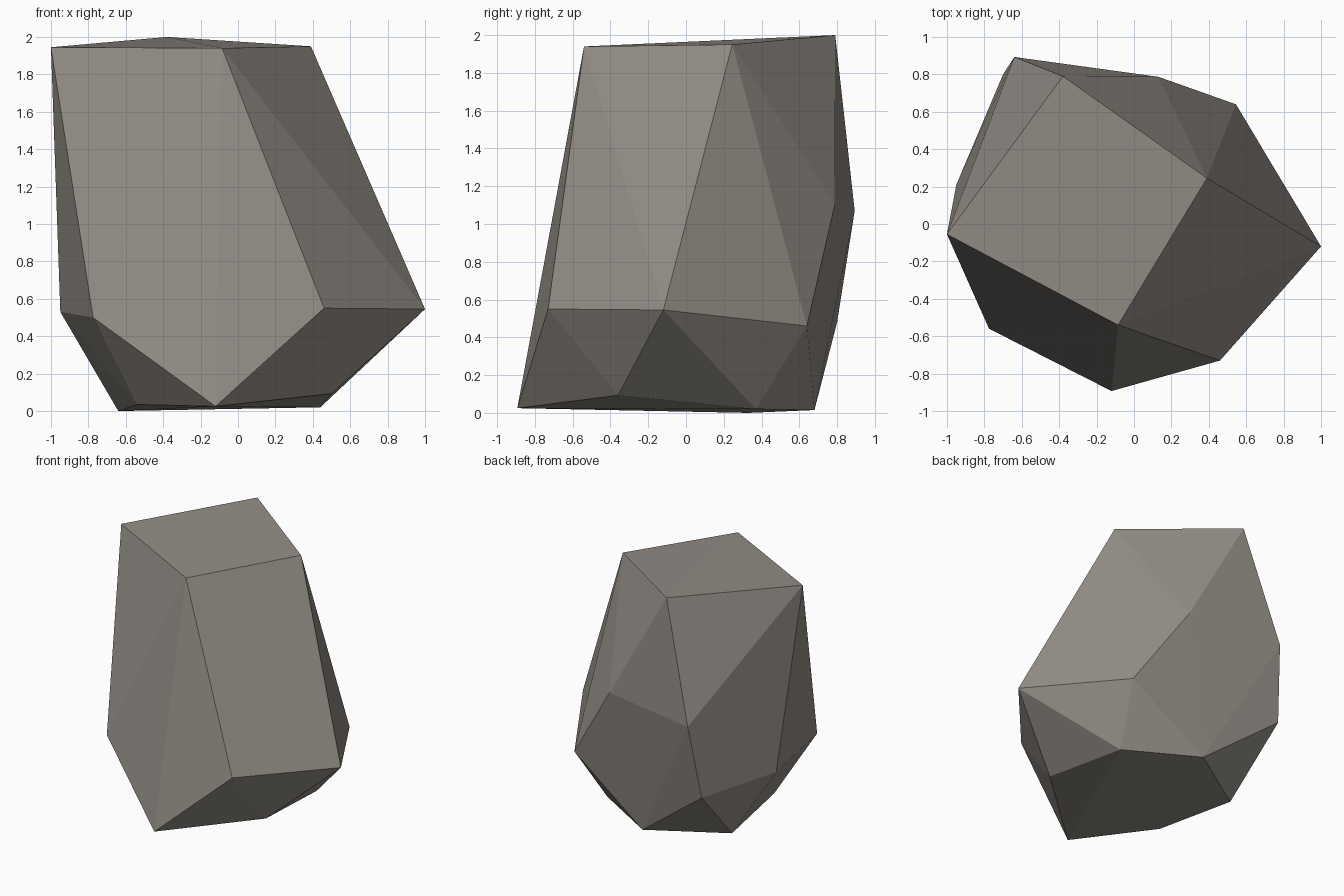
import bpy, bmesh

# Corner points of the faceted boulder, listed ring by ring
crown = [(-1.0, -0.055, 1.945), (-0.085, -0.54, 1.94), (0.39, 0.245, 1.95), (-0.38, 0.79, 2.0)]
shoulder = [(-0.64, 0.893, 1.07), (0.13, 0.787, 1.1)]
waist = [(1.0, -0.12, 0.545), (0.46, -0.73, 0.55), (-0.775, -0.56, 0.5),
         (-0.95, 0.21, 0.53), (-0.70, 0.80, 0.48), (0.545, 0.64, 0.46)]
base = [(-0.12, -0.893, 0.025), (0.5, -0.36, 0.093), (0.44, 0.37, 0.02),
        (-0.09, 0.68, 0.015), (-0.64, 0.33, 0.0), (-0.54, -0.35, 0.035)]

# Wrap the corners in a convex skin
bm = bmesh.new()
for p in crown + shoulder + waist + base:
    bm.verts.new(p)
bmesh.ops.convex_hull(bm, input=bm.verts[:])
bmesh.ops.recalc_face_normals(bm, faces=bm.faces[:])
mesh = bpy.data.meshes.new("boulder")
bm.to_mesh(mesh)
bm.free()

# Single warm grey stone colour, flat shaded
stone = bpy.data.materials.new("warm grey stone")
stone.diffuse_color = (0.29, 0.265, 0.235, 1.0)
mesh.materials.append(stone)
boulder = bpy.data.objects.new("boulder", mesh)
bpy.context.collection.objects.link(boulder)
